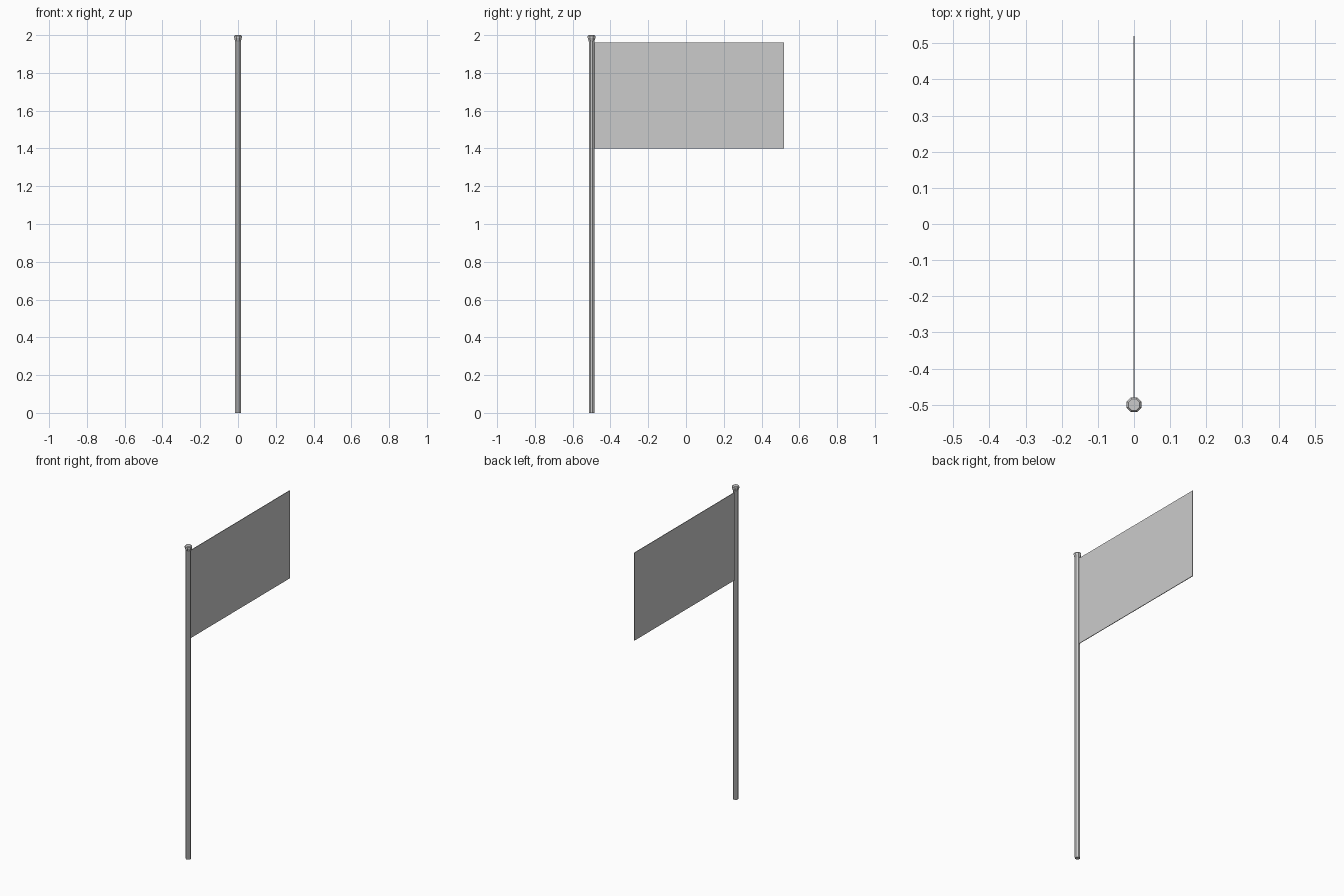
import bpy, bmesh, math

if "Cube" in bpy.data.objects:
    bpy.data.objects.remove(bpy.data.objects["Cube"])

POLE_Y = -0.5
SIDES = 8

def lathe(name, profile):
    """Closed low-poly solid from (radius, z) rings around the pole axis."""
    bm = bmesh.new()
    rings = []
    for r, z in profile:
        angles = [2 * math.pi * (i + 0.5) / SIDES for i in range(SIDES)]
        rings.append([bm.verts.new((r * math.cos(a), r * math.sin(a), z)) for a in angles])
    for low, high in zip(rings, rings[1:]):
        for i in range(SIDES):
            j = (i + 1) % SIDES
            bm.faces.new((low[i], low[j], high[j], high[i]))
    bm.faces.new(rings[0][::-1])
    bm.faces.new(rings[-1])
    mesh = bpy.data.meshes.new(name)
    bm.to_mesh(mesh)
    bm.free()
    obj = bpy.data.objects.new(name, mesh)
    obj.location.y = POLE_Y
    bpy.context.collection.objects.link(obj)
    return obj

# Pole
lathe("pole", [(0.016, 0), (0.016, 1.97)])

# Small faceted cap on top of the pole
lathe("pole_cap", [(0.016, 1.967), (0.022, 1.985), (0.022, 1.994), (0.017, 2.0)])

# Thin rectangular flag
y0, y1, z0, z1 = -0.49, 0.52, 1.40, 1.96
bpy.ops.mesh.primitive_cube_add(size=1, location=(0, (y0 + y1) / 2, (z0 + z1) / 2))
flag = bpy.context.object
flag.name = "flag"
flag.scale = (0.004, y1 - y0, z1 - z0)
